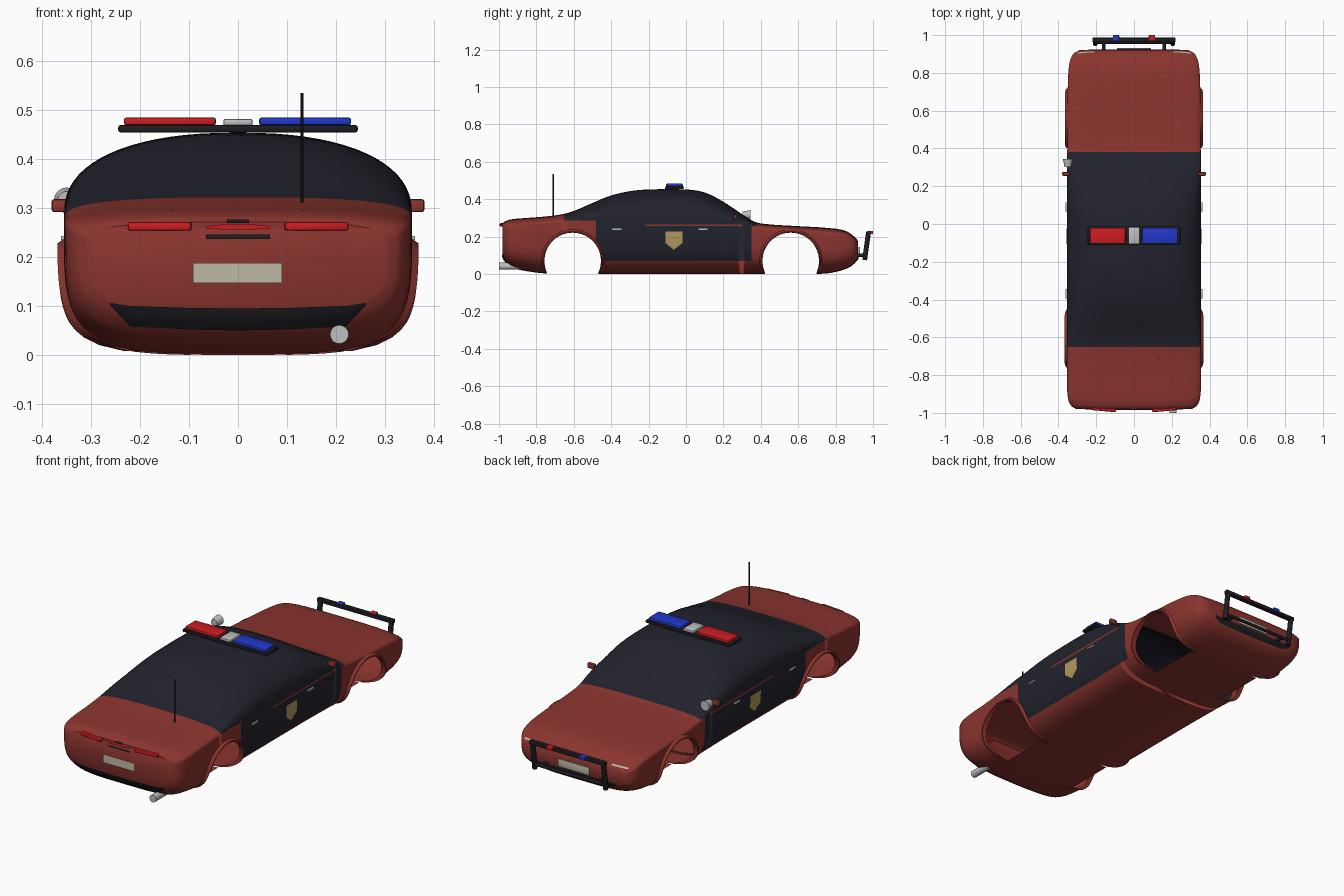
import bpy, bmesh, math
from mathutils import Vector, Matrix
from mathutils.bvhtree import BVHTree

if "Cube" in bpy.data.objects:
    bpy.data.objects.remove(bpy.data.objects["Cube"], do_unlink=True)


def material(name, rgb):
    m = bpy.data.materials.new(name)
    m.use_nodes = True
    m.diffuse_color = (*rgb, 1)
    m.node_tree.nodes["Principled BSDF"].inputs["Base Color"].default_value = (*rgb, 1)
    return m


RED = material("body red", (.26, .035, .028))
BLACK = material("body black", (.016, .016, .026))
TRIM = material("trim black", (.012, .012, .016))
LAMP = material("lamp red", (.62, .012, .015))
BLUE = material("lamp blue", (.015, .04, .6))
SILVER = material("silver", (.52, .52, .54))
PLATE = material("plate beige", (.52, .49, .38))
GOLD = material("badge gold", (.45, .32, .11))


def finish(name, bm, *mats):
    me = bpy.data.meshes.new(name)
    bm.to_mesh(me)
    bm.free()
    ob = bpy.data.objects.new(name, me)
    bpy.context.collection.objects.link(ob)
    for m in mats:
        me.materials.append(m)
    bpy.ops.object.select_all(action='DESELECT')
    ob.select_set(True)
    bpy.context.view_layer.objects.active = ob
    bpy.ops.object.shade_smooth_by_angle(angle=math.radians(40))
    return ob


def box(name, loc, size, mat, bevel=.004, turn=0):
    bm = bmesh.new()
    bmesh.ops.create_cube(bm, size=1)
    bmesh.ops.scale(bm, vec=size, verts=bm.verts)
    bmesh.ops.bevel(bm, geom=bm.edges[:], offset=bevel, segments=2, affect='EDGES', profile=.5)
    bm.transform(Matrix.Translation(loc) @ Matrix.Rotation(turn, 4, 'Z'))
    return finish(name, bm, mat)


def rod(name, a, b, r, mat, r2=None, sides=20):
    a, b = Vector(a), Vector(b)
    bm = bmesh.new()
    bmesh.ops.create_cone(bm, cap_ends=True, segments=sides, radius1=r,
                          radius2=r if r2 is None else r2, depth=(b - a).length)
    turn = Vector((0, 0, 1)).rotation_difference(b - a).to_matrix().to_4x4()
    bm.transform(Matrix.Translation((a + b) / 2) @ turn)
    return finish(name, bm, mat)


# Body sections: y, half width, floor, shoulder height, top height
SECTIONS = [Vector(s) for s in (
    (-.98, .305, .09, .23, .272), (-.965, .33, .065, .24, .283), (-.93, .348, .035, .25, .293),
    (-.85, .355, .015, .26, .30), (-.75, .355, .003, .267, .308), (-.65, .355, 0, .277, .322),
    (-.58, .355, 0, .285, .345), (-.5, .355, 0, .29, .38), (-.4, .355, 0, .29, .42),
    (-.3, .355, 0, .29, .443), (-.2, .355, 0, .29, .452), (0, .355, 0, .29, .452),
    (.1, .355, 0, .288, .436), (.2, .355, 0, .28, .386), (.3, .355, 0, .267, .32),
    (.36, .354, 0, .25, .282), (.42, .353, 0, .238, .268), (.6, .352, 0, .225, .256),
    (.75, .35, .003, .215, .247), (.85, .342, .025, .2, .232), (.9, .322, .055, .175, .2),
    (.92, .29, .085, .15, .175))]


def smooth_sections(steps=4):
    p = [SECTIONS[0]] + SECTIONS + [SECTIONS[-1]]
    for a, b, c, d in zip(p, p[1:], p[2:], p[3:]):
        for i in range(steps):
            t = i / steps
            # Non-uniform tangents keep the stations evenly ordered
            ta = (c - a) * ((c[0] - b[0]) / (c[0] - a[0]))
            tb = (d - b) * ((c[0] - b[0]) / (d[0] - b[0]))
            yield (b * (2*t**3 - 3*t**2 + 1) + ta * (t**3 - 2*t**2 + t)
                   + c * (3*t**2 - 2*t**3) + tb * (t**3 - t**2))
    yield SECTIONS[-1]


def body_mesh(sides=72):
    bm = bmesh.new()
    rings = []
    for y, w, zb, zs, zt in smooth_sections():
        n_top = 3 - .7 * min(1, max(0, (zt - .3) / .1))
        ring = []
        for k in range(sides):
            a = math.tau * k / sides
            c, s = math.cos(a), math.sin(a)
            e, h = (2 / n_top, zt - zs) if s > 0 else (2 / 4.2, zs - zb)
            ring.append(bm.verts.new((w * math.copysign(abs(c)**e, c), y,
                                      zs + h * math.copysign(abs(s)**e, s))))
        rings.append(ring)
    for r, q in zip(rings, rings[1:]):
        for k in range(sides):
            j = (k + 1) % sides
            bm.faces.new((r[k], r[j], q[j], q[k]))
    bm.faces.new(rings[0])
    bm.faces.new(rings[-1])
    bmesh.ops.recalc_face_normals(bm, faces=bm.faces)
    return bm


bm = body_mesh()
SKIN = BVHTree.FromBMesh(bm)
body = finish("body_shell", bm, RED, BLACK)

# Wheel openings cut straight through the hollow shell
ARCHES, ARCH_Z, ARCH_R = (-.606, .56), .07, .153
for y in ARCHES:
    cutter = rod("arch_cutter", (-1, y, ARCH_Z), (1, y, ARCH_Z), ARCH_R, RED, sides=64)
    cutter.hide_render = True
    mod = body.modifiers.new("arch", 'BOOLEAN')
    mod.operation, mod.solver, mod.object = 'DIFFERENCE', 'EXACT', cutter
    bpy.ops.object.select_all(action='DESELECT')
    bpy.context.view_layer.objects.active = body
    body.select_set(True)
    bpy.ops.object.modifier_apply(modifier=mod.name)
    bpy.data.objects.remove(cutter, do_unlink=True)

bm = bmesh.new()
bm.from_mesh(body.data)
walls = [f for f in bm.faces if abs(f.normal.x) < .1 and any(
    all(abs(math.hypot(v.co.y - y, v.co.z - ARCH_Z) - ARCH_R) < .002 for v in f.verts) for y in ARCHES)]
bmesh.ops.delete(bm, geom=walls, context='FACES')

# Two-tone paint: split along the colour lines, then assign by position
for axis, values in ((1, (-.65, -.48, -.22, .3, .35, .38)), (2, (.07, .256, .265, .285))):
    for value in values:
        co, no = Vector(), Vector()
        co[axis], no[axis] = value, 1
        bmesh.ops.bisect_plane(bm, geom=bm.verts[:] + bm.edges[:] + bm.faces[:], plane_co=co, plane_no=no)
for f in bm.faces:
    c = f.calc_center_median()
    cabin = -.65 < c.y < .38 and c.z > (.285 if c.y < -.48 else .256)
    doors = -.48 < c.y < .35 and .07 < c.z < .265
    stripe = -.22 < c.y < .3 and .256 < c.z < .265
    f.material_index = int((cabin or doors) and not stripe)
bm.to_mesh(body.data)
bm.free()


def on_skin(axis, side, u, z, lift):
    start = Vector((2 * side, u, z)) if axis == 0 else Vector((u, 2 * side, z))
    aim = Vector((-side, 0, 0)) if axis == 0 else Vector((0, -side, 0))
    hit = SKIN.ray_cast(start, aim)[0]
    if hit is None:
        hit = Vector((.3 * side, u, z)) if axis == 0 else Vector((u, .9 * side, z))
    return hit - aim * lift


def decal(name, axis, side, columns, mat, lift=.004):
    """Thin plate following the skin; columns hold position, lower and upper height."""
    bm = bmesh.new()
    grid = [[bm.verts.new(on_skin(axis, side, u, lo + (hi - lo) * k / 4, lift)) for k in range(5)]
            for u, lo, hi in columns]
    for p, q in zip(grid, grid[1:]):
        for k in range(4):
            bm.faces.new((p[k], p[k + 1], q[k + 1], q[k]))
    bmesh.ops.recalc_face_normals(bm, faces=bm.faces)
    return finish(name, bm, mat)


# Floor strips between the wheels
for label, y in zip(("rear", "front"), ARCHES):
    bm = bmesh.new()
    bmesh.ops.create_grid(bm, x_segments=1, y_segments=1, size=.5)
    bm.transform(Matrix.Translation((0, y, .001)) @ Matrix.Diagonal((.42, .28, 1, 1)))
    finish(label + "_floor", bm, RED)

for side, label in ((1, "left"), (-1, "right")):
    # Arch flares
    for end, y in zip(("rear", "front"), ARCHES):
        bm = bmesh.new()
        rows = []
        for i in range(41):
            a = math.radians(-24 + 228 * i / 40)
            row = []
            for r, lift in ((.151, -.012), (.152, .013), (.158, .014), (.17, -.003)):
                v, z = y + r * math.cos(a), max(.008, ARCH_Z + r * math.sin(a))
                row.append(bm.verts.new(on_skin(0, side, v, z, lift)))
            rows.append(row)
        for p, q in zip(rows, rows[1:]):
            for k in range(3):
                bm.faces.new((p[k], p[k + 1], q[k + 1], q[k]))
        bmesh.ops.recalc_face_normals(bm, faces=bm.faces)
        finish(f"{label}_{end}_flare", bm, RED)
    # Door badge, handles, mirror
    decal(label + "_door_badge", 0, side, [(-.11, .165, .228), (-.065, .13, .228), (-.02, .165, .228)], GOLD)
    for y in (-.37, .09):
        box(label + "_door_handle", (.357 * side, y, .239), (.01, .05, .009), SILVER, .002)
    box(label + "_mirror", (.36 * side, .265, .305), (.042, .02, .027), RED, .006)
    # Tail lamp, headlight sliver
    box(label + "_tail_lamp", (.16 * side, -.982, .263), (.13, .018, .018), LAMP, .005, .09 * side)
    decal(label + "_headlight", 1, 1, [(x * side, .185, .192) for x in (.21, .24, .27, .3)], PLATE)

# Rear details
decal("rear_lower_grille", 1, -1, [(-.26, .1, .106), (-.22, .058, .1), (-.1, .052, .096), (0, .05, .095),
                                   (.1, .052, .096), (.22, .058, .1), (.26, .1, .106)], TRIM)
decal("rear_plate", 1, -1, [(-.092, .147, .188), (.09, .147, .188)], PLATE, .006)
decal("rear_center_lamp", 1, -1, [(-.065, .258, .263), (-.02, .256, .268), (.02, .256, .268),
                                  (.065, .258, .263)], LAMP, .006)
decal("trunk_handle", 1, -1, [(-.065, .237, .246), (.065, .237, .246)], TRIM)
decal("trunk_catch", 1, -1, [(-.022, .27, .277), (.022, .27, .277)], TRIM, .006)
rod("exhaust_pipe", (.207, -1, .042), (.207, -.88, .042), .019, SILVER)
rod("antenna", (.131, -.71, .3), (.131, -.71, .535), .003, TRIM, sides=8)

# Roof light bar
box("light_bar_base", (0, -.062, .462), (.49, .1, .016), TRIM, .006)
box("light_bar_red", (-.139, -.062, .477), (.188, .084, .016), LAMP, .005)
box("light_bar_blue", (.137, -.062, .477), (.188, .084, .016), BLUE, .005)
box("light_bar_center", (0, -.062, .475), (.06, .09, .014), SILVER, .004)

# Spotlight on the right windscreen pillar
rod("spotlight", (-.35, .302, .316), (-.35, .345, .316), .018, SILVER, .026)
rod("spotlight_arm", (-.33, .315, .28), (-.35, .32, .31), .005, TRIM, sides=8)

# Front plate, grille and push bar
decal("front_lower_grille", 1, 1, [(-.24, .088, .1), (-.2, .07, .1), (0, .066, .1), (.2, .07, .1),
                                   (.24, .088, .1)], TRIM)
box("front_plate", (0, .927, .125), (.18, .008, .04), PLATE, .002)
box("push_bar_top", (0, .975, .218), (.44, .024, .02), TRIM)
rod("push_bar_lower", (-.205, .962, .1), (.205, .962, .1), .008, TRIM, sides=12)
for x in (-.205, .205):
    rod("push_bar_post", (x, .955, .075), (x, .975, .218), .013, TRIM, sides=12)
    rod("push_bar_strut", (x * .78, .9, .1), (x * .78, .962, .1), .009, TRIM, sides=12)
for x, mat in ((-.095, BLUE), (.095, LAMP)):
    box("push_bar_light", (x, .985, .222), (.034, .03, .016), mat)
